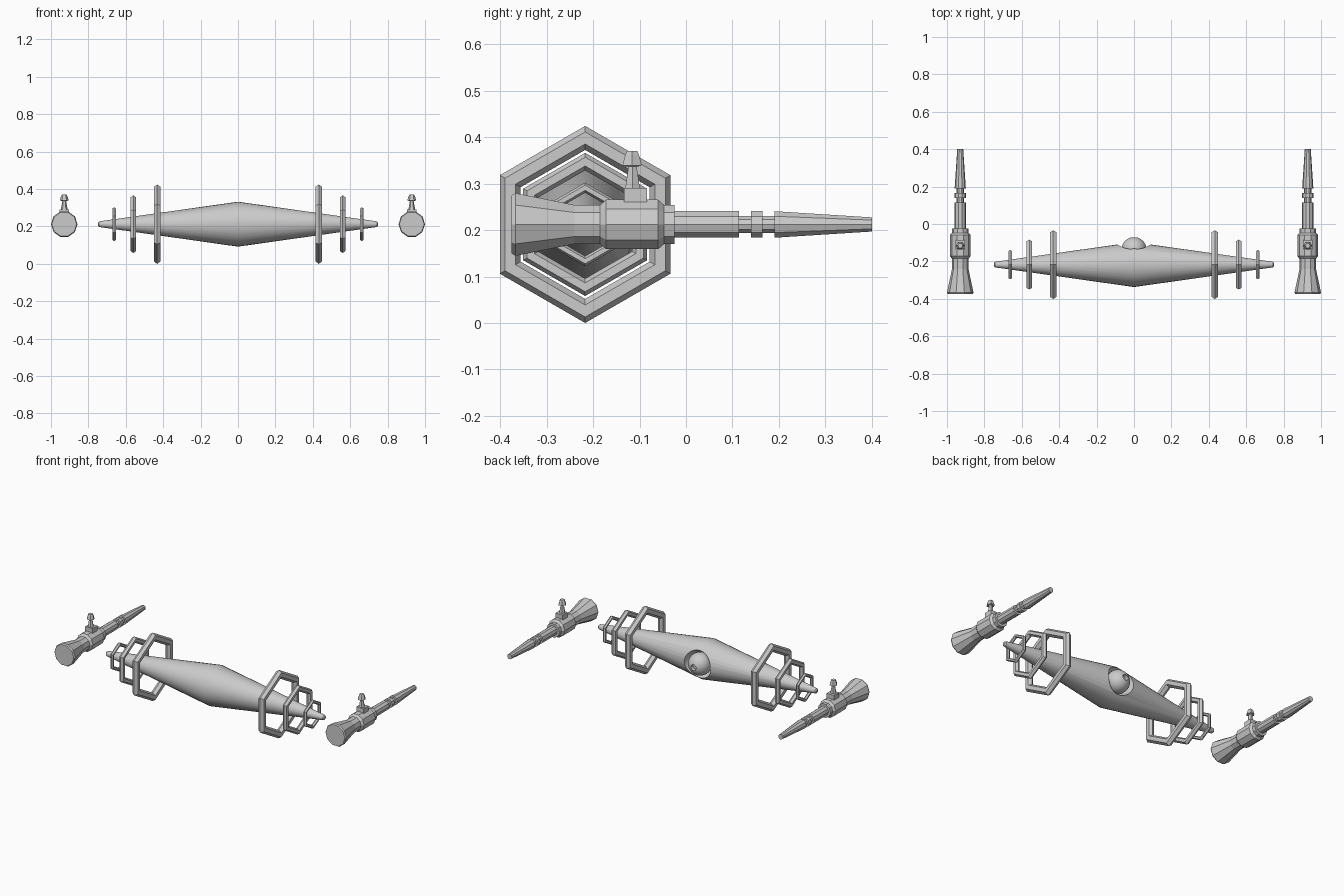
import bpy, bmesh
from math import sin, cos, pi, radians
from mathutils import Matrix, Vector

if "Cube" in bpy.data.objects:
    bpy.data.objects.remove(bpy.data.objects["Cube"])

CY, CZ = -0.217, 0.212      # body axis
GX = 0.929                  # gun axis distance from the centre
AXIS = {'X': Matrix.Rotation(pi / 2, 4, 'Y'),
        'Y': Matrix.Rotation(-pi / 2, 4, 'X'),
        'Z': Matrix.Identity(4)}


def make_object(name, bm):
    bmesh.ops.recalc_face_normals(bm, faces=bm.faces)
    me = bpy.data.meshes.new(name)
    bm.to_mesh(me)
    bm.free()
    ob = bpy.data.objects.new(name, me)
    bpy.context.collection.objects.link(ob)
    return ob


def lathe(name, profile, sides, axis, origin, closed=False, turn=0.0):
    """Spin (radius, distance) points round an axis; cap the ends or close the loop."""
    bm = bmesh.new()
    rings = []
    for r, d in profile:
        rings.append([bm.verts.new((r * cos(turn + 2 * pi * i / sides),
                                    r * sin(turn + 2 * pi * i / sides), d))
                      for i in range(sides)])
    pairs = list(zip(rings, rings[1:]))
    if closed:
        pairs.append((rings[-1], rings[0]))
    else:
        bm.faces.new(rings[0])
        bm.faces.new(rings[-1])
    for a, b in pairs:
        for i in range(sides):
            j = (i + 1) % sides
            bm.faces.new((a[i], a[j], b[j], b[i]))
    bm.transform(Matrix.Translation(Vector(origin)) @ AXIS[axis])
    return make_object(name, bm)


def sphere(name, radius, origin):
    bm = bmesh.new()
    bmesh.ops.create_uvsphere(bm, u_segments=32, v_segments=18, radius=radius)
    bm.transform(Matrix.Translation(Vector(origin)))
    return make_object(name, bm)


def select(ob):
    bpy.ops.object.select_all(action='DESELECT')
    ob.select_set(True)
    bpy.context.view_layer.objects.active = ob


def cut(ob, cutter):
    mod = ob.modifiers.new("cut", 'BOOLEAN')
    mod.operation = 'DIFFERENCE'
    mod.solver = 'EXACT'
    mod.object = cutter
    select(ob)
    bpy.ops.object.modifier_apply(modifier=mod.name)
    bpy.data.objects.remove(cutter)


def smooth(ob):
    select(ob)
    bpy.ops.object.shade_smooth_by_angle(angle=radians(30))


# spindle body with a round eye socket in the back
body = lathe("body", [(0.009, -0.748), (0.015, -0.742), (0.12, 0),
                      (0.015, 0.742), (0.009, 0.748)], 32, 'X', (0, CY, CZ))
cut(body, sphere("socket_cutter", 0.09, (0, -0.10, CZ)))
smooth(body)

# eye with a sunken pupil
eye = sphere("eye", 0.067, (0, -0.137, CZ))
cut(eye, lathe("pupil_cutter", [(0.018, -0.095), (0.018, -0.05)], 20, 'Y', (0, 0, CZ)))
smooth(eye)

# hexagonal rings with a hexagonal cross-section, three per side
for side, s in (("right", 1), ("left", -1)):
    for size, x, R, w in (("large", 0.432, 0.212, 0.018),
                          ("medium", 0.56, 0.154, 0.0135),
                          ("small", 0.662, 0.09, 0.009)):
        mid, t = R * 0.878, R * 0.122
        section = [(mid + t * cos(k * pi / 3), w * sin(k * pi / 3) / sin(pi / 3))
                   for k in range(6)]
        lathe(f"{size}_ring_{side}", section, 6, 'X', (s * x, CY, CZ), closed=True)

# ten-sided guns: flared stock, receiver, stepped barrel, tapered muzzle
gun_profile = [(0.066, -0.375), (0.071, -0.367), (0.044, -0.24), (0.044, -0.185),
               (0.056, -0.172), (0.056, -0.06), (0.044, -0.047), (0.044, -0.025),
               (0.030, -0.025), (0.030, 0.114), (0.019, 0.114), (0.019, 0.14),
               (0.030, 0.14), (0.030, 0.165), (0.019, 0.165), (0.019, 0.19),
               (0.030, 0.19), (0.016, 0.40)]
for side, s in (("right", 1), ("left", -1)):
    x = s * GX
    lathe(f"gun_{side}", gun_profile, 10, 'Y', (x, 0, CZ))
    # sight base block
    lathe(f"sight_base_{side}", [(0.035, 0.25), (0.035, 0.291)], 4, 'Z',
          (x, -0.109, 0), turn=pi / 4)
    # sight stem and knob
    lathe(f"sight_stem_{side}", [(0.019, 0.285), (0.010, 0.338)], 6, 'Z', (x, -0.115, 0))
    lathe(f"sight_knob_{side}", [(0.016, 0.337), (0.024, 0.339), (0.017, 0.362),
                                 (0.013, 0.37)], 6, 'Z', (x, -0.116, 0))
